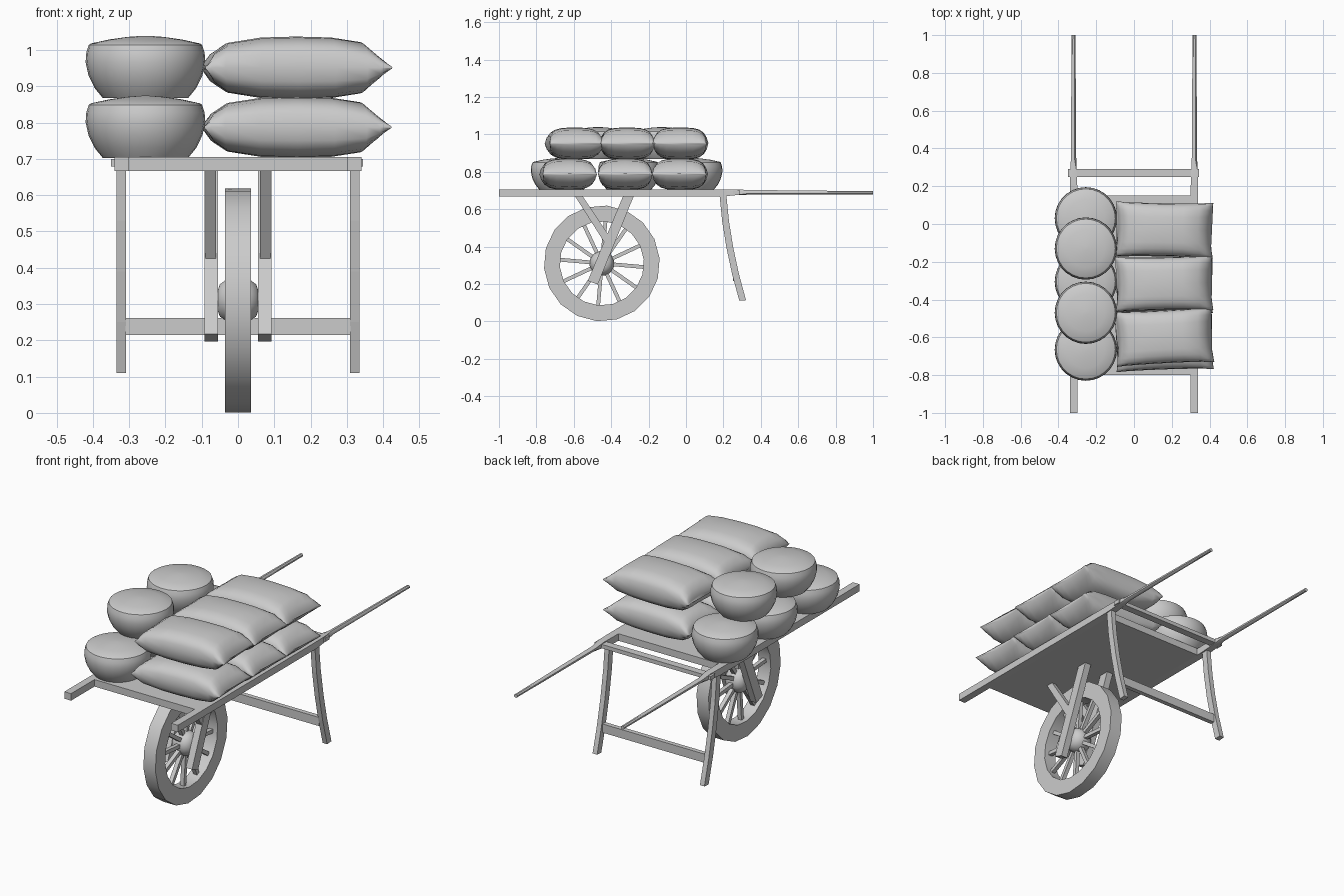
import bpy, bmesh, math
from mathutils import Vector, Matrix

if "Cube" in bpy.data.objects:
    bpy.data.objects.remove(bpy.data.objects["Cube"])

grey = bpy.data.materials.new("plain grey")
grey.diffuse_color = (0.6, 0.6, 0.6, 1)
grey.use_nodes = True
grey.node_tree.nodes["Principled BSDF"].inputs["Base Color"].default_value = grey.diffuse_color


def finish(name, bm, smooth=None):
    bmesh.ops.recalc_face_normals(bm, faces=bm.faces)
    me = bpy.data.meshes.new(name)
    bm.to_mesh(me)
    bm.free()
    me.materials.append(grey)
    ob = bpy.data.objects.new(name, me)
    bpy.context.collection.objects.link(ob)
    if smooth:
        bpy.ops.object.select_all(action='DESELECT')
        ob.select_set(True)
        bpy.context.view_layer.objects.active = ob
        bpy.ops.object.shade_smooth_by_angle(angle=math.radians(smooth))
    return ob


def loft(bm, rings, closed=False):
    """Skin a list of point rings; cap the ends unless the loft is closed."""
    vs = [[bm.verts.new(p) for p in r] for r in rings]
    n = len(vs[0])
    for i in range(len(vs) - (0 if closed else 1)):
        a, b = vs[i], vs[(i + 1) % len(vs)]
        for j in range(n):
            k = (j + 1) % n
            bm.faces.new((a[j], a[k], b[k], b[j]))
    if not closed:
        bm.faces.new(vs[0])
        bm.faces.new(vs[-1])


def box(name, x0, x1, y0, y1, z0, z1):
    bm = bmesh.new()
    loft(bm, [[(x, y0, z0), (x, y1, z0), (x, y1, z1), (x, y0, z1)] for x in (x0, x1)])
    return finish(name, bm)


def prism(name, x0, x1, pts):
    """Extrude a side outline of (y, z) points between two x values."""
    bm = bmesh.new()
    loft(bm, [[(x, y, z) for y, z in pts] for x in (x0, x1)])
    return finish(name, bm)


def lathe_x(name, profile, n, c, phase=0, closed=False, smooth=35):
    """Turn (x, radius) points around an axis along x."""
    bm = bmesh.new()
    rings = []
    for x, r in profile:
        ang = [2 * math.pi * k / n + phase for k in range(n)]
        rings.append([(x, c[0] + r * math.cos(a), c[1] + r * math.sin(a)) for a in ang])
    loft(bm, rings, closed)
    return finish(name, bm, smooth)


# Bed and cross pieces
box("bed_board", -0.30, 0.30, -0.80, 0.15, 0.667, 0.705)
box("rear_cross_bar", -0.35, 0.345, 0.25, 0.29, 0.679, 0.70)
box("leg_cross_plank", -0.31, 0.31, 0.25, 0.275, 0.215, 0.262)

for side, s in (("left", -1), ("right", 1)):
    # Square rail running into a round tapered handle
    bm = bmesh.new()
    rings = []
    for y, h, w, zc, square in ((-1, .019, .02, .686, 1), (.19, .019, .02, .686, 1),
                                (.27, .015, .018, .69, .6), (.34, .0135, .0155, .69, 0),
                                (1, .0095, .011, .687, 0)):
        ring = []
        for k in range(8):
            a = math.pi * (2 * k + 1) / 8
            ca, sa = math.cos(a), math.sin(a)
            m = 1 / max(abs(ca), abs(sa))
            # the square section is the circle pushed out to its corners
            qx = math.copysign(1, ca) if square else ca
            qz = math.copysign(1, sa) if square else sa
            if square and k % 2 == 0:
                qx, qz = (ca * m, sa * m)
            ring.append((s * 0.32 + w * qx, y, zc + h * qz))
        rings.append(ring)
    loft(bm, rings)
    finish(side + "_rail_and_handle", bm, 35)

    # Slightly curved leg
    curve = [(0.197, 0.68), (0.212, 0.53), (0.235, 0.39), (0.265, 0.25), (0.303, 0.11)]
    outline = [(y - .018, z) for y, z in curve] + [(y + .018, z + .003) for y, z in curve[::-1]]
    prism(side + "_leg", s * 0.308, s * 0.335, outline)

    # Wheel fork and its front brace
    prism(side + "_wheel_fork", s * 0.055, s * 0.092,
          [(-0.525, 0.217), (-0.472, 0.197), (-0.275, 0.68), (-0.332, 0.68)])
    prism(side + "_fork_brace", s * 0.061, s * 0.089,
          [(-0.60, 0.68), (-0.56, 0.68), (-0.40, 0.44), (-0.43, 0.412)])

# Wheel
C = (-0.45, 0.31)
lathe_x("wheel_rim", [(-.036, .31), (.036, .31), (.036, .225), (-.036, .225)],
        18, C, math.radians(5), closed=True)
lathe_x("wheel_hub", [(-.058, .022), (-.05, .045), (-.03, .06), (0, .067),
                      (.03, .06), (.05, .045), (.058, .022)], 18, C)
lathe_x("wheel_axle", [(-.09, .022), (.09, .022)], 12, C)
bm = bmesh.new()
for k in range(12):
    a = math.radians(85 + 30 * k)
    d = Vector((0, math.cos(a), math.sin(a)))
    t = Vector((0, -d.z, d.y)) * 0.010
    x = Vector((0.011, 0, 0))
    o = Vector((0, C[0], C[1]))
    loft(bm, [[o + d * r + p for p in (t + x, t - x, -t - x, -t + x)] for r in (.045, .235)])
finish("wheel_spokes", bm)


# Long pillow sacks with pinched ends
def pillow(name, y, z, turn, height):
    bm = bmesh.new()
    rings = []
    n = 20
    for t, h, w in ((-1, .08, 1.0), (-.93, .50, .99), (-.78, .80, .975), (-.4, .97, .96), (0, 1, .955),
                    (.4, .97, .96), (.74, .82, .975), (.88, .45, .99), (1, .08, 1.0)):
        ring = []
        for k in range(n):
            a = 2 * math.pi * k / n
            ca, sa = math.cos(a), math.sin(a)
            py = math.copysign(abs(ca) ** .62, ca)
            pz = math.copysign(abs(sa) ** .70, sa)
            px = t * (0.24 + 0.018 * py * py)
            ring.append((px, py * w * 0.146, pz * h * height / 2))
        rings.append(ring)
    loft(bm, rings)
    bm.transform(Matrix.Translation((0.16, y, z + height / 2))
                 @ Matrix.Rotation(math.radians(turn), 4, 'Z'))
    finish(name, bm, 70)


for i, (y, turn) in enumerate(((-0.63, 2), (-0.325, 0), (-0.032, -1))):
    pillow("lower_long_sack_%d" % (i + 1), y, 0.703, turn, 0.168)
for i, (y, turn) in enumerate(((-0.597, 3), (-0.315, 1), (-0.03, -1))):
    pillow("upper_long_sack_%d" % (i + 1), y, 0.865, turn, 0.172)


# Round sacks with a flat base and low domed top
def round_sack(name, y, z):
    bm = bmesh.new()
    n = 28
    profile = [(.118, 0), (.14, .027), (.157, .062), (.165, .098), (.163, .125), (.156, .146),
               (.15, .15), (.10, .161), (.05, .168), (.01, .171)]
    loft(bm, [[(-0.255 + r * math.cos(2 * math.pi * k / n), y + r * math.sin(2 * math.pi * k / n),
                z + h) for k in range(n)] for r, h in profile])
    finish(name, bm, 35)


for i, y in enumerate((-0.665, -0.305, 0.03)):
    round_sack("lower_round_sack_%d" % (i + 1), y, 0.703)
for i, y in enumerate((-0.47, -0.13)):
    round_sack("upper_round_sack_%d" % (i + 1), y, 0.868)
